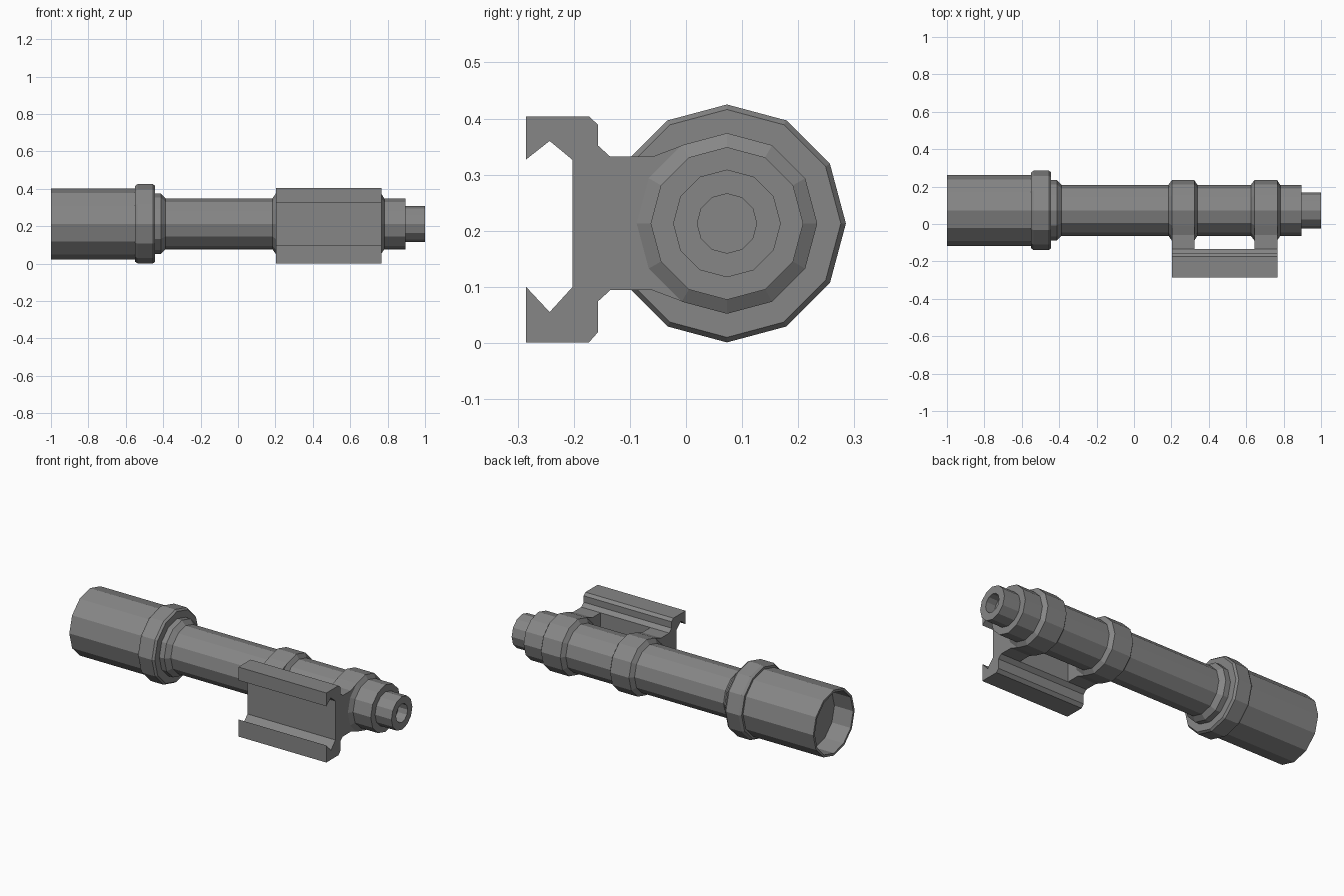
import bpy, bmesh
from math import sin, cos, tau

if "Cube" in bpy.data.objects:
    bpy.data.objects.remove(bpy.data.objects["Cube"])

AXIS_Y, AXIS_Z, SIDES = 0.073, 0.213, 12

dark_grey = bpy.data.materials.new("dark_grey")
dark_grey.diffuse_color = (0.24, 0.24, 0.24, 1)
dark_grey.use_nodes = True
dark_grey.node_tree.nodes["Principled BSDF"].inputs["Base Color"].default_value = dark_grey.diffuse_color


def finish(name, bm):
    bmesh.ops.recalc_face_normals(bm, faces=bm.faces)
    mesh = bpy.data.meshes.new(name)
    bm.to_mesh(mesh)
    bm.free()
    mesh.materials.append(dark_grey)
    obj = bpy.data.objects.new(name, mesh)
    bpy.context.collection.objects.link(obj)
    return obj


def lathe(name, profile):
    """Spin (x, radius) points round the barrel axis and cap both ends."""
    bm = bmesh.new()
    rings = [[bm.verts.new((x, AXIS_Y + r * sin(tau * k / SIDES),
                            AXIS_Z + r * cos(tau * k / SIDES)))
              for k in range(SIDES)] for x, r in profile]
    for a, b in zip(rings, rings[1:]):
        for k in range(SIDES):
            n = (k + 1) % SIDES
            bm.faces.new((a[k], a[n], b[n], b[k]))
    bm.faces.new(rings[0])
    bm.faces.new(rings[-1])
    return finish(name, bm)


def extrude_x(name, outline, x0, x1):
    """Extrude a (y, z) outline along x."""
    bm = bmesh.new()
    face = bm.faces.new([bm.verts.new((x0, y, z)) for y, z in outline])
    new = bmesh.ops.extrude_face_region(bm, geom=[face])["geom"]
    bmesh.ops.translate(bm, vec=(x1 - x0, 0, 0),
                        verts=[v for v in new if isinstance(v, bmesh.types.BMVert)])
    return finish(name, bm)


def clamp_ring(x0, x1):
    return [(x0 - 0.018, 0.136), (x0, 0.161), (x1, 0.161), (x1 + 0.016, 0.136)]


clamps = [(0.202, 0.323), (0.643, 0.766)]

# Torch body: recessed lens, head, collar, barrel with clamp rings, hollow tail
lathe("torch_body", [
    (-0.88, 0.176), (-1.0, 0.176), (-1.0, 0.19), (-0.55, 0.19),
    (-0.55, 0.203), (-0.537, 0.212), (-0.455, 0.212), (-0.443, 0.203),
    (-0.443, 0.161), (-0.412, 0.161), (-0.387, 0.136),
    *clamp_ring(*clamps[0]), *clamp_ring(*clamps[1]),
    (0.895, 0.136), (0.895, 0.096), (1.0, 0.096), (1.0, 0.053), (0.94, 0.053)])

# Rail grip with dovetail jaws
extrude_x("rail_grip", [
    (-0.135, 0.332), (-0.157, 0.352), (-0.157, 0.389), (-0.173, 0.404),
    (-0.285, 0.404), (-0.285, 0.327), (-0.243, 0.36), (-0.202, 0.326),
    (-0.202, 0.1), (-0.243, 0.055), (-0.285, 0.1), (-0.285, 0.001),
    (-0.173, 0.001), (-0.157, 0.019), (-0.157, 0.074), (-0.135, 0.094)],
    0.202, 0.766)

# Arms joining the clamp rings to the rail grip
for i, (x0, x1) in enumerate(clamps):
    extrude_x(f"clamp_arm_{i + 1}", [
        (-0.135, 0.332), (-0.06, 0.332), (-0.007, 0.352),
        (-0.007, 0.074), (-0.06, 0.094), (-0.135, 0.094)], x0, x1)
